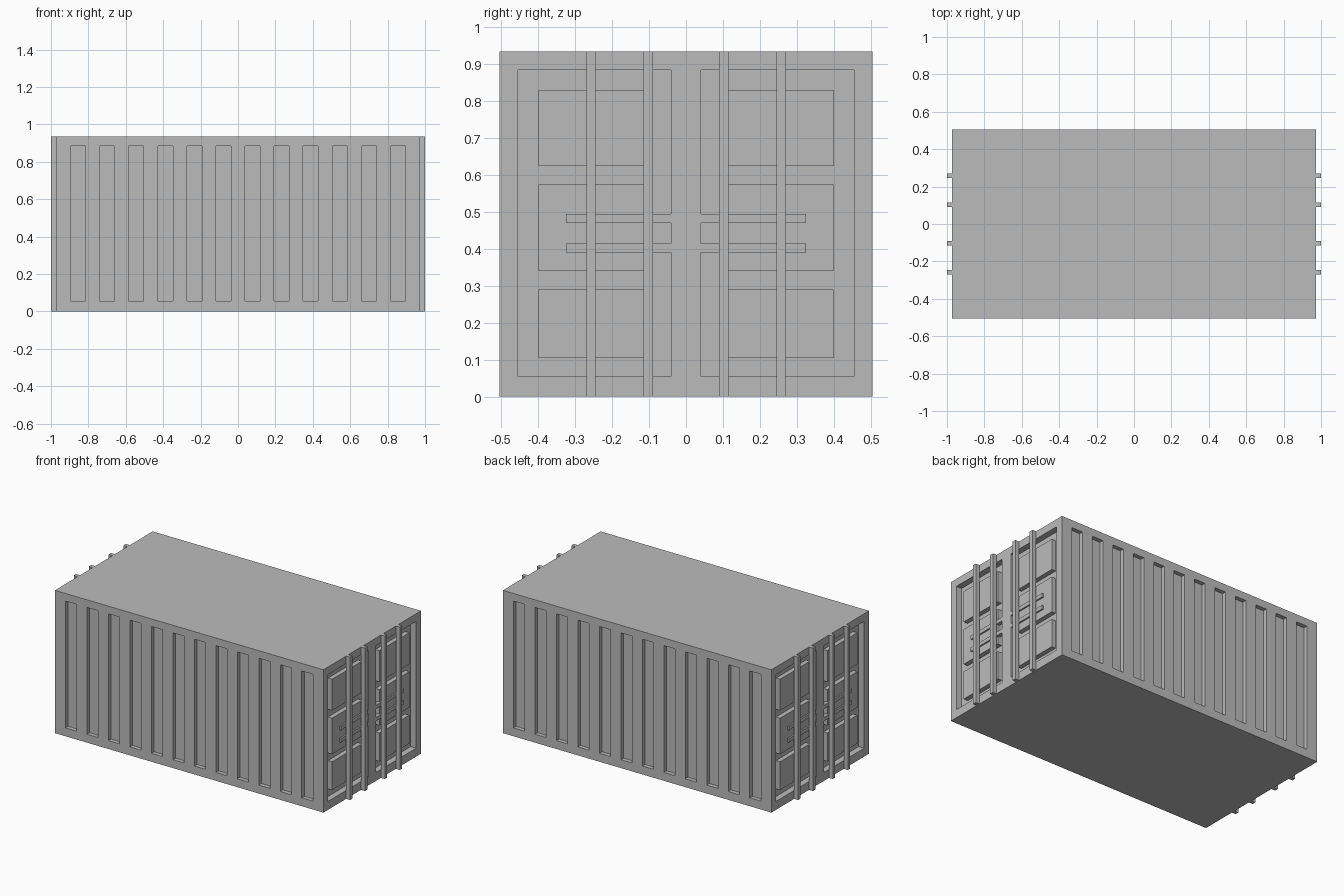
import bpy
import bmesh
from mathutils import Matrix, Vector

default = bpy.data.objects.get("Cube")
if default:
    bpy.data.objects.remove(default, do_unlink=True)

HALF_X, HALF_Y, HEIGHT = 0.972, 0.505, 0.935
LOW, HIGH = 0.055, 0.885      # vertical extent of grooves and door recesses
GROOVE_DEPTH, DOOR_DEPTH = 0.027, 0.04

grey = bpy.data.materials.new("container_grey")
grey.diffuse_color = (0.5, 0.5, 0.5, 1)
grey.use_nodes = True
grey.node_tree.nodes["Principled BSDF"].inputs["Base Color"].default_value = (0.5, 0.5, 0.5, 1)


def boxes(name, ranges):
    """One object made of boxes given as (x range, y range, z range)."""
    bm = bmesh.new()
    for axes in ranges:
        low = Vector([min(a) for a in axes])
        high = Vector([max(a) for a in axes])
        place = Matrix.Translation((low + high) / 2) @ Matrix.Diagonal((high - low).to_4d())
        bmesh.ops.create_cube(bm, size=1, matrix=place)
    mesh = bpy.data.meshes.new(name)
    bm.to_mesh(mesh)
    bm.free()
    mesh.materials.append(grey)
    obj = bpy.data.objects.new(name, mesh)
    bpy.context.collection.objects.link(obj)
    return obj


def span(side, near, far):
    return (side * near, side * far)


# Container body with side grooves and door recesses cut out
body = boxes("container_body", [((-HALF_X, HALF_X), (-HALF_Y, HALF_Y), (0, HEIGHT))])
cuts = []
for side in (-1, 1):
    for i in range(12):
        x = (i - 5.5) * 0.1555
        cuts.append(((x - 0.04, x + 0.04), span(side, HALF_Y - GROOVE_DEPTH, HALF_Y + 0.1), (LOW, HIGH)))
    for leaf in (-1, 1):
        cuts.append((span(side, HALF_X - DOOR_DEPTH, HALF_X + 0.1), span(leaf, 0.04, 0.455), (LOW, HIGH)))
cutter = boxes("recess_cutter", cuts)
cutter.hide_render = True
mod = body.modifiers.new("recesses", "BOOLEAN")
mod.operation = "DIFFERENCE"
mod.solver = "EXACT"
mod.object = cutter
bpy.context.view_layer.objects.active = body
bpy.ops.object.modifier_apply(modifier=mod.name)
bpy.data.objects.remove(cutter, do_unlink=True)

# Door fittings, repeated on both ends and both leaves
for side, end in ((-1, "right"), (1, "left")):
    panels, rods, handles = [], [], []
    for leaf in (-1, 1):
        for z in ((0.105, 0.29), (0.34, 0.575), (0.625, 0.83)):
            panels.append((span(side, HALF_X - DOOR_DEPTH - 0.005, HALF_X - 0.01), span(leaf, 0.09, 0.40), z))
        for y in (0.09, 0.245):
            rods.append((span(side, HALF_X, 1), span(leaf, y, y + 0.025), (0, HEIGHT)))
        for z in (0.39, 0.47):
            handles.append((span(side, HALF_X - 0.025, HALF_X), span(leaf, 0.04, 0.325), (z, z + 0.025)))
    boxes(end + "_door_panels", panels)
    boxes(end + "_locking_rods", rods)
    boxes(end + "_door_handles", handles)
